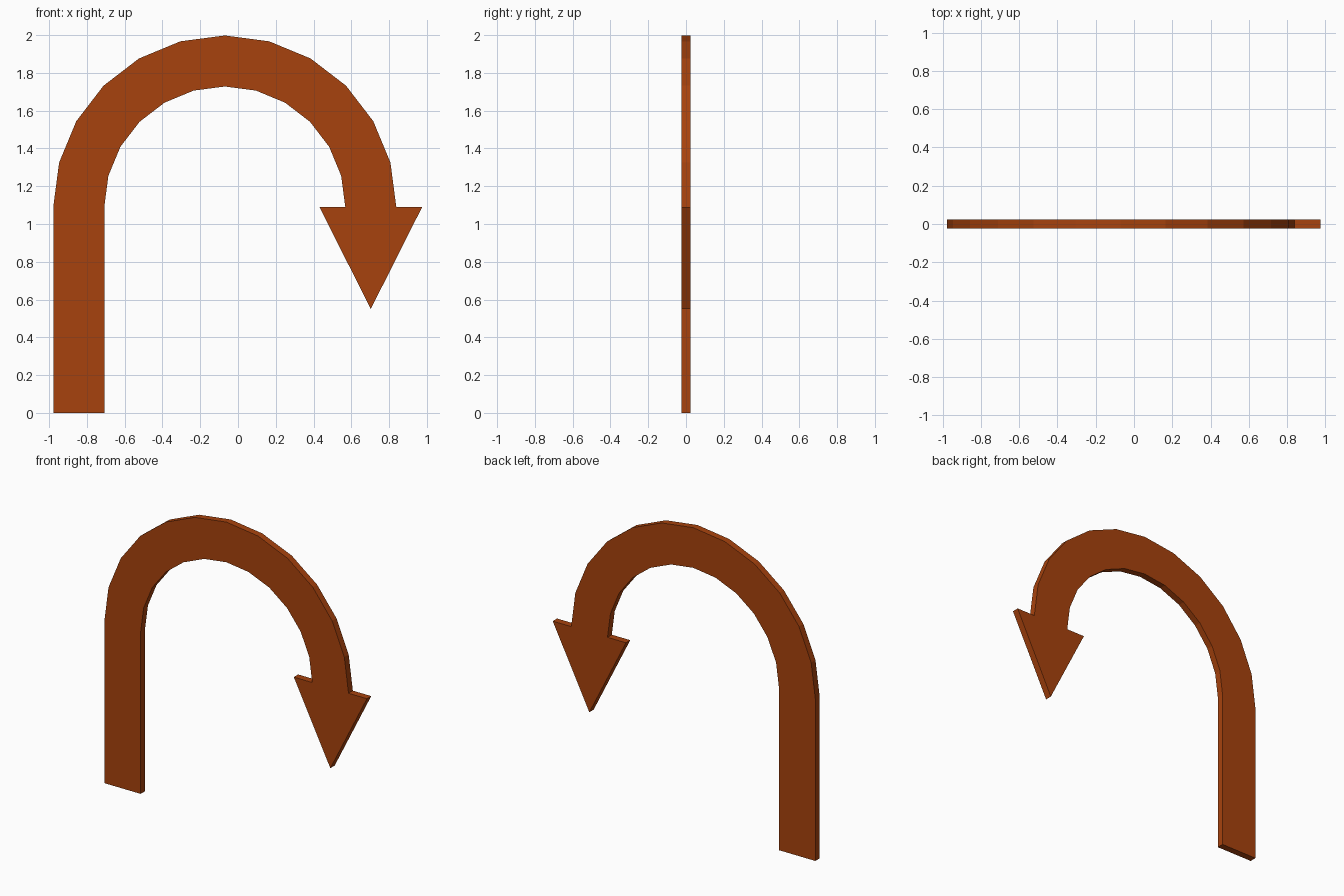
import bpy, bmesh
from math import cos, sin, pi

if "Cube" in bpy.data.objects:
    bpy.data.objects.remove(bpy.data.objects["Cube"])

HALF = 0.023                   # half thickness
CX, CZ = -0.07, 1.09           # centre of the bend
R_OUT, R_IN, STEPS = 0.908, 0.638, 12


def arc(r):
    """Half circle over the top, from left to right."""
    return [(CX + r * cos(pi - pi * i / STEPS), CZ + r * sin(pi * i / STEPS))
            for i in range(STEPS + 1)]


# Outline: shaft, outer bend, arrow head, inner bend
outer, inner = arc(R_OUT), arc(R_IN)
head_x = CX + (R_OUT + R_IN) / 2
outline = [(CX - R_OUT, 0)] + outer
outline += [(head_x + 0.272, CZ), (head_x, 0.55), (head_x - 0.272, CZ)]
outline += inner[::-1] + [(CX - R_IN, 0)]

# Extrude the outline into a flat plate
bm = bmesh.new()
face = bm.faces.new([bm.verts.new((x, -HALF, z)) for x, z in outline])
ext = bmesh.ops.extrude_face_region(bm, geom=[face], use_keep_orig=True)
moved = [g for g in ext["geom"] if isinstance(g, bmesh.types.BMVert)]
bmesh.ops.translate(bm, verts=moved, vec=(0, 2 * HALF, 0))
bmesh.ops.recalc_face_normals(bm, faces=bm.faces)
mesh = bpy.data.meshes.new("u_turn_arrow")
bm.to_mesh(mesh)
bm.free()

arrow = bpy.data.objects.new("u_turn_arrow", mesh)
bpy.context.collection.objects.link(arrow)

# Burnt orange colour
mat = bpy.data.materials.new("burnt_orange")
mat.diffuse_color = (0.39, 0.055, 0.004, 1)
mat.use_nodes = True
mat.node_tree.nodes["Principled BSDF"].inputs["Base Color"].default_value = mat.diffuse_color
mesh.materials.append(mat)
